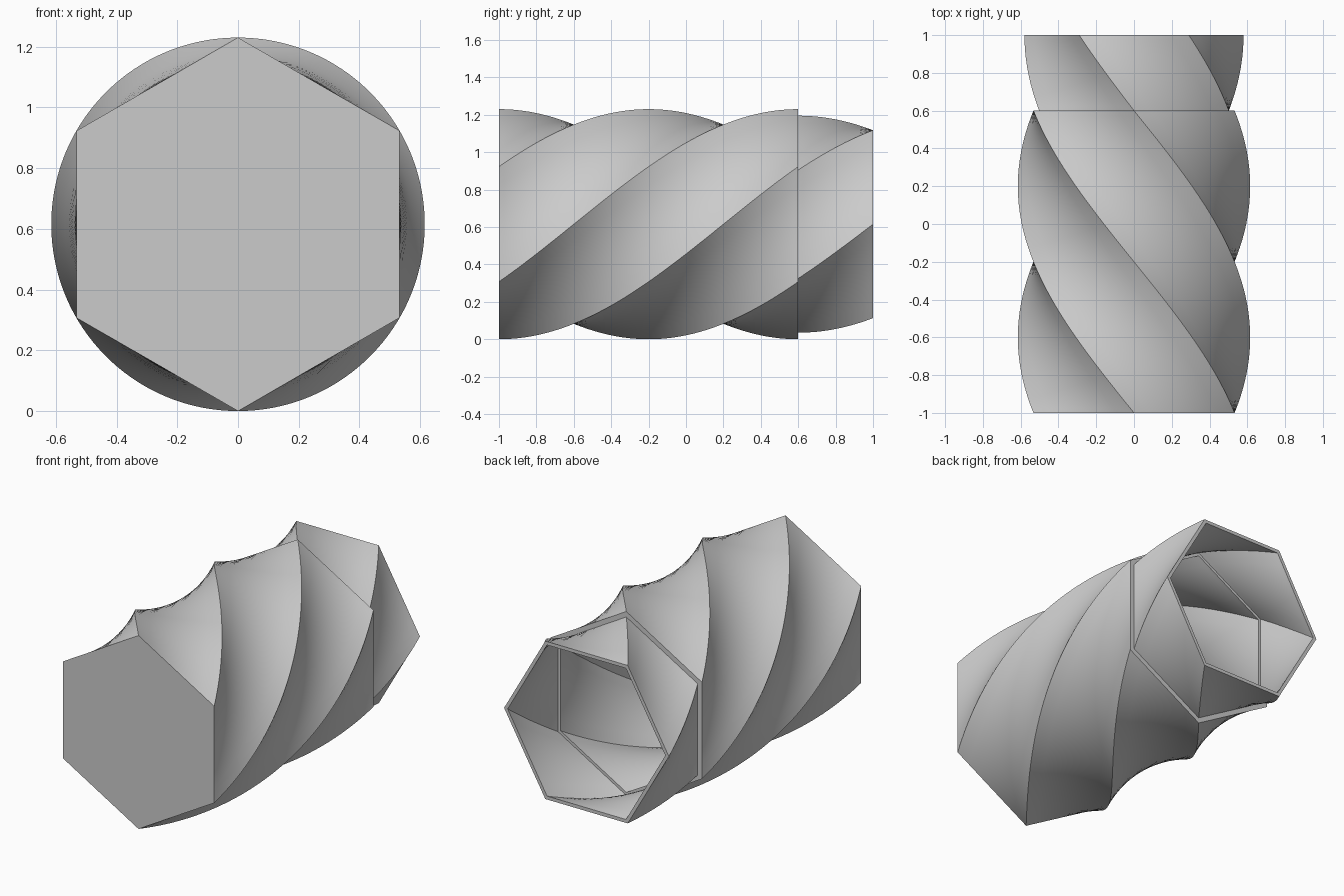
import bpy, bmesh, math

cube = bpy.data.objects.get("Cube")
if cube:
    bpy.data.objects.remove(cube, do_unlink=True)

SIDES, CUTS = 6, 6           # hexagon, cuts along each side
RADIUS = 0.615
TWIST = math.radians(75)     # turn per unit of length


def hex_ring(bm, y, radius):
    """One hexagonal ring across the axis, turned according to its place along it."""
    ring = []
    turn = math.pi / 2 + TWIST * (y + 1)
    corners = [(radius * math.cos(turn + i * math.tau / SIDES),
                radius * math.sin(turn + i * math.tau / SIDES)) for i in range(SIDES)]
    for i, (ax, az) in enumerate(corners):
        bx, bz = corners[(i + 1) % SIDES]
        for k in range(CUTS):
            t = k / CUTS
            ring.append(bm.verts.new((ax + (bx - ax) * t, y, RADIUS + az + (bz - az) * t)))
    return ring


# Profile (position, radius): outer wall, shoulder, neck, rim, then back down the cavity
profile = [(-1, RADIUS), (0.6, RADIUS), (0.6, 0.58), (1, 0.58),
           (1, 0.555), (0.6, 0.555), (0.6, 0.535), (-0.94, 0.535)]

bm = bmesh.new()
rings = [hex_ring(bm, *profile[0])]
for (y0, r0), (y1, r1) in zip(profile, profile[1:]):
    steps = max(1, round(abs(y1 - y0) / 0.025))
    for s in range(1, steps + 1):
        t = s / steps
        rings.append(hex_ring(bm, y0 + (y1 - y0) * t, r0 + (r1 - r0) * t))

for a, b in zip(rings, rings[1:]):
    for i in range(len(a)):
        j = (i + 1) % len(a)
        bm.faces.new((a[i], a[j], b[j], b[i]))
bm.faces.new(rings[0])       # base
bm.faces.new(rings[-1])      # cavity floor
bmesh.ops.recalc_face_normals(bm, faces=bm.faces)

mesh = bpy.data.meshes.new("twisted_container")
bm.to_mesh(mesh)
bm.free()
container = bpy.data.objects.new("twisted_container", mesh)
bpy.context.collection.objects.link(container)

# Single grey material
grey = bpy.data.materials.new("light_grey")
grey.use_nodes = True
colour = (0.6, 0.6, 0.6, 1)
grey.diffuse_color = colour
grey.node_tree.nodes["Principled BSDF"].inputs["Base Color"].default_value = colour
mesh.materials.append(grey)

# Smooth walls with crisp corners
bpy.ops.object.select_all(action="DESELECT")
container.select_set(True)
bpy.context.view_layer.objects.active = container
bpy.ops.object.shade_smooth_by_angle(angle=math.radians(30))
